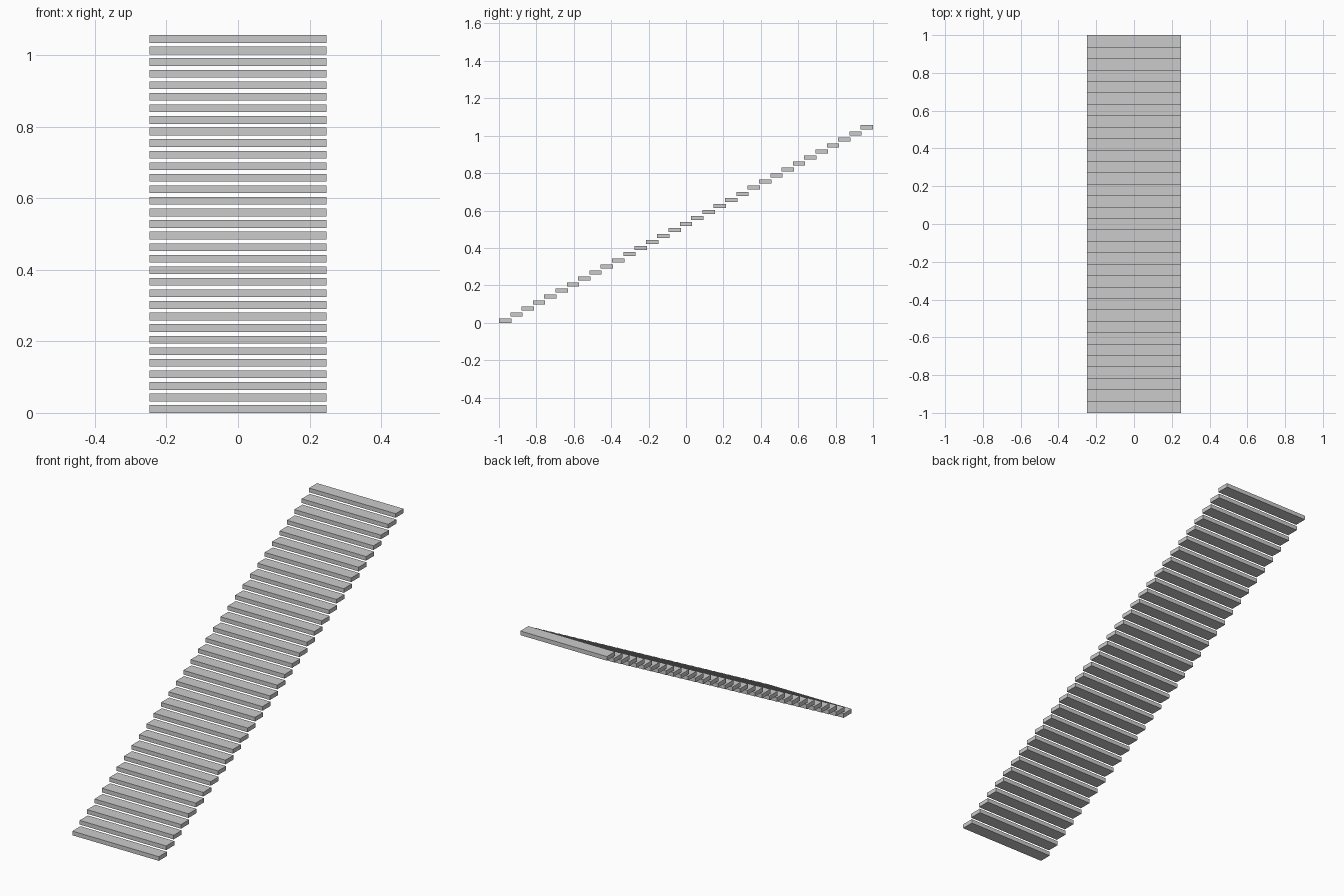
import bpy

if "Cube" in bpy.data.objects:
    bpy.data.objects.remove(bpy.data.objects["Cube"])

STEPS = 33
WIDTH, DEPTH, THICK = 0.495, 0.066, 0.0215
LENGTH, HEIGHT = 2.0, 1.056
RUN = (LENGTH - DEPTH) / (STEPS - 1)
RISE = (HEIGHT - THICK) / (STEPS - 1)


def add_tread(i):
    """One flat slab, set back and raised from the one before it."""
    y = -LENGTH / 2 + DEPTH / 2 + i * RUN
    z = THICK / 2 + i * RISE
    bpy.ops.mesh.primitive_cube_add(size=1, location=(0, y, z))
    tread = bpy.context.object
    tread.name = f"stair_tread_{i + 1:02d}"
    tread.scale = (WIDTH, DEPTH, THICK)
    bpy.ops.object.transform_apply(location=False, rotation=False, scale=True)


# Straight flight of floating treads
for i in range(STEPS):
    add_tread(i)
